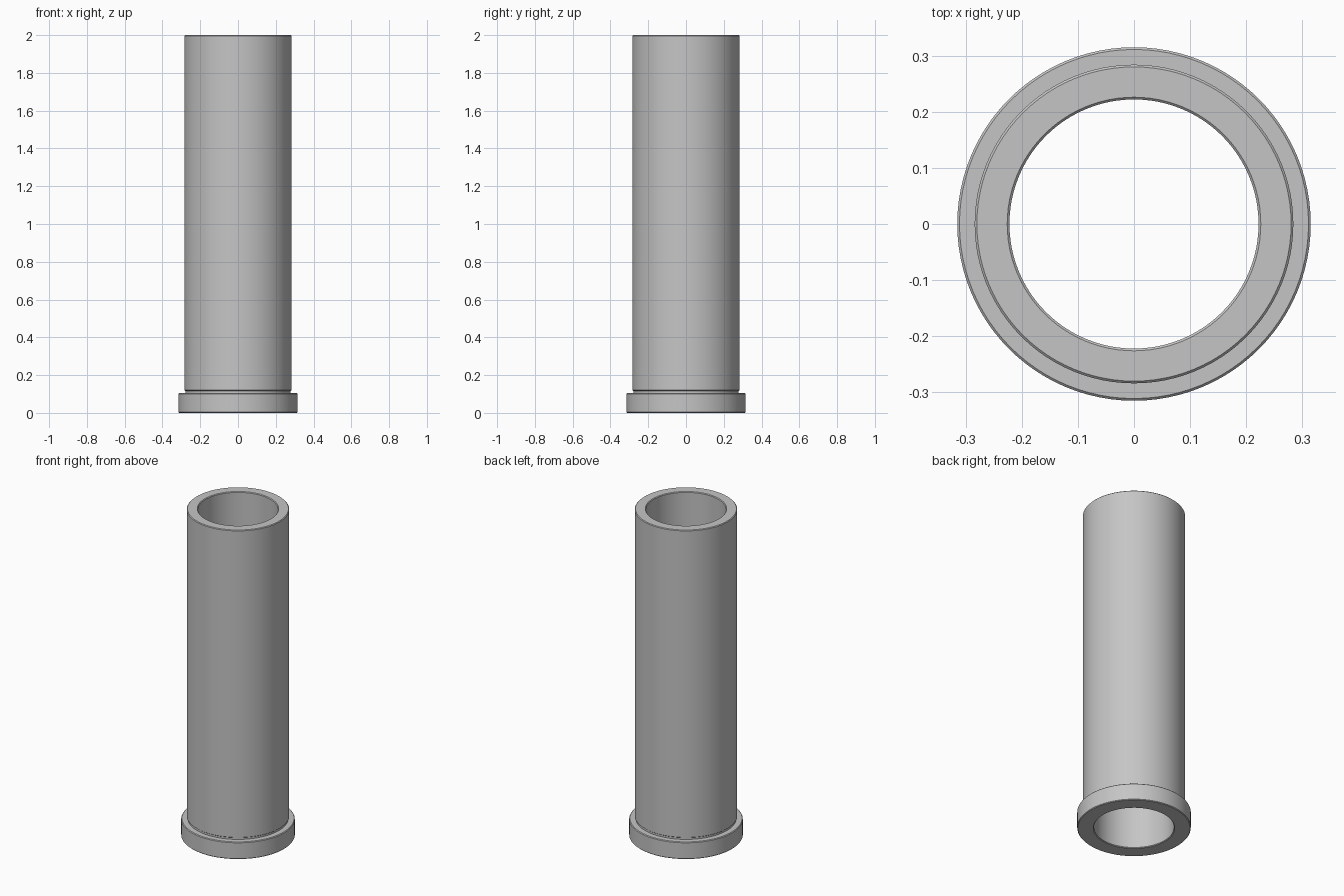
import bpy, bmesh, math

if "Cube" in bpy.data.objects:
    bpy.data.objects.remove(bpy.data.objects["Cube"])

grey = bpy.data.materials.new("plain grey")
grey.diffuse_color = (0.56, 0.56, 0.56, 1)
grey.use_nodes = True
grey.node_tree.nodes["Principled BSDF"].inputs["Base Color"].default_value = grey.diffuse_color

SEGMENTS = 96
# Closed wall section (radius, height): bore, base flange, relief groove, tube, chamfered rims
PROFILE = [
    (0.226, 0.0), (0.311, 0.0), (0.315, 0.004),    # underside
    (0.315, 0.101), (0.311, 0.105),                # flange edge
    (0.279, 0.105), (0.279, 0.116), (0.284, 0.120),  # relief groove
    (0.284, 1.996), (0.280, 2.0),                  # tube wall
    (0.226, 2.0), (0.222, 1.996), (0.222, 0.004),  # bore
]


def revolve(name, profile, material):
    """Spin a closed section around z into one solid."""
    bm = bmesh.new()
    rings = []
    for i in range(SEGMENTS):
        a = 2 * math.pi * i / SEGMENTS
        rings.append([bm.verts.new((r * math.cos(a), r * math.sin(a), z)) for r, z in profile])
    n = len(profile)
    for i in range(SEGMENTS):
        a, b = rings[i], rings[(i + 1) % SEGMENTS]
        for j in range(n):
            k = (j + 1) % n
            bm.faces.new((a[j], b[j], b[k], a[k]))
    bmesh.ops.recalc_face_normals(bm, faces=bm.faces)
    mesh = bpy.data.meshes.new(name)
    bm.to_mesh(mesh)
    bm.free()
    mesh.materials.append(material)
    obj = bpy.data.objects.new(name, mesh)
    bpy.context.collection.objects.link(obj)
    return obj


# Flanged sleeve
sleeve = revolve("flanged_sleeve", PROFILE, grey)
bpy.context.view_layer.objects.active = sleeve
sleeve.select_set(True)
bpy.ops.object.shade_smooth_by_angle(angle=math.radians(30))
